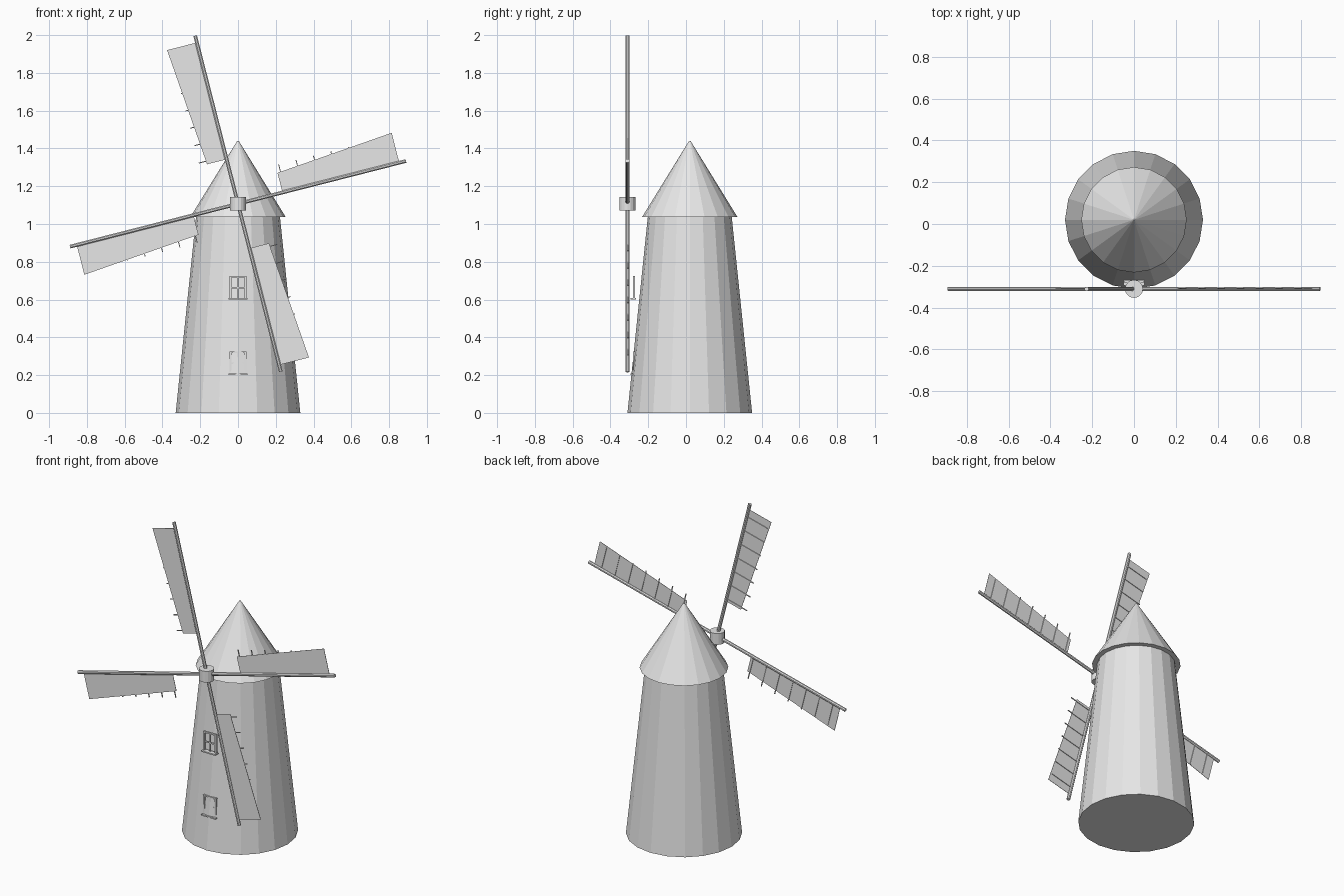
import bpy, bmesh, math
from mathutils import Matrix, Vector

if "Cube" in bpy.data.objects:
    bpy.data.objects.remove(bpy.data.objects["Cube"])

grey = bpy.data.materials.new("plain_grey")
grey.diffuse_color = (0.8, 0.8, 0.8, 1)
grey.use_nodes = True
grey.node_tree.nodes["Principled BSDF"].inputs["Base Color"].default_value = grey.diffuse_color


def finish(name, bm):
    bmesh.ops.recalc_face_normals(bm, faces=bm.faces)
    me = bpy.data.meshes.new(name)
    bm.to_mesh(me)
    bm.free()
    me.materials.append(grey)
    ob = bpy.data.objects.new(name, me)
    bpy.context.collection.objects.link(ob)
    return ob


def add_box(bm, lo, hi, mat=Matrix()):
    lo, hi = Vector(lo), Vector(hi)
    m = mat @ Matrix.Translation((lo + hi) / 2) @ Matrix.Diagonal((*(hi - lo), 1))
    bmesh.ops.create_cube(bm, size=1, matrix=m)


def add_cone(bm, sides, r1, r2, depth, mat):
    bmesh.ops.create_cone(bm, cap_ends=True, segments=sides, radius1=r1,
                          radius2=r2, depth=depth, matrix=mat)


CY = 0.02                       # tower centre in y
HUB = Vector((0, -0.31, 1.107))

# tapered tower, a corner pointing to the front
bm = bmesh.new()
add_cone(bm, 20, 0.33, 0.222, 1.04, Matrix.Translation((0, CY, 0.52)))
finish("tower", bm)

# conical roof overhanging the wall
bm = bmesh.new()
add_cone(bm, 20, 0.252, 0.004, 0.402, Matrix.Translation((0, CY, 1.239)))
finish("roof", bm)

# upright hub drum
bm = bmesh.new()
add_cone(bm, 16, 0.043, 0.043, 0.07, Matrix.Translation(HUB))
finish("hub", bm)

# four blades: spar, tapered sail and battens
for k in range(4):
    a = math.radians(14.3 + 90 * k)
    s, c = math.sin(a), math.cos(a)
    # local axes: along the spar, across the sail, towards the front
    frame = Matrix.Translation(HUB) @ Matrix(
        ((-s, -c, 0, 0), (0, 0, -1, 0), (c, -s, 0, 0), (0, 0, 0, 1)))

    bm = bmesh.new()
    add_cone(bm, 8, 0.0105, 0.0105, 0.918, frame @ Matrix.Translation((0.459, 0, 0))
             @ Matrix.Rotation(math.pi / 2, 4, 'Y') @ Matrix.Rotation(math.pi / 8, 4, 'Z'))
    finish(f"spar_{k + 1}", bm)

    bm = bmesh.new()
    outline = [(0.243, 0.005), (0.881, 0.005), (0.881, 0.163), (0.243, 0.107)]
    face = bm.faces.new([bm.verts.new(frame @ Vector((u, v, -0.001))) for u, v in outline])
    ext = bmesh.ops.extrude_face_region(bm, geom=[face])
    top = [v for v in ext["geom"] if isinstance(v, bmesh.types.BMVert)]
    bmesh.ops.translate(bm, verts=top, vec=(0, -0.002, 0))
    finish(f"sail_{k + 1}", bm)

    bm = bmesh.new()
    for i in range(7):
        u = 0.26 + 0.095 * i
        add_box(bm, (u - 0.0025, 0, -0.005), (u + 0.0025, 0.148, 0), frame)
    finish(f"battens_{k + 1}", bm)

# two windows with sill and cross bars; the lower one is half sunk in the wall
for name, z in (("upper_window", 0.6), ("lower_window", 0.2)):
    bm = bmesh.new()
    y0, y1 = -0.281, -0.269
    for x in (-0.04, 0.04):
        add_box(bm, (x - 0.005, y0, z), (x + 0.005, y1, z + 0.126))
    add_box(bm, (-0.045, y0, z + 0.117), (0.045, y1, z + 0.126))
    add_box(bm, (-0.004, y0 + 0.002, z), (0.004, y1 - 0.002, z + 0.12))
    add_box(bm, (-0.04, y0 + 0.002, z + 0.058), (0.04, y1 - 0.002, z + 0.066))
    add_box(bm, (-0.05, -0.295, z), (0.05, -0.265, z + 0.008))
    finish(name, bm)
